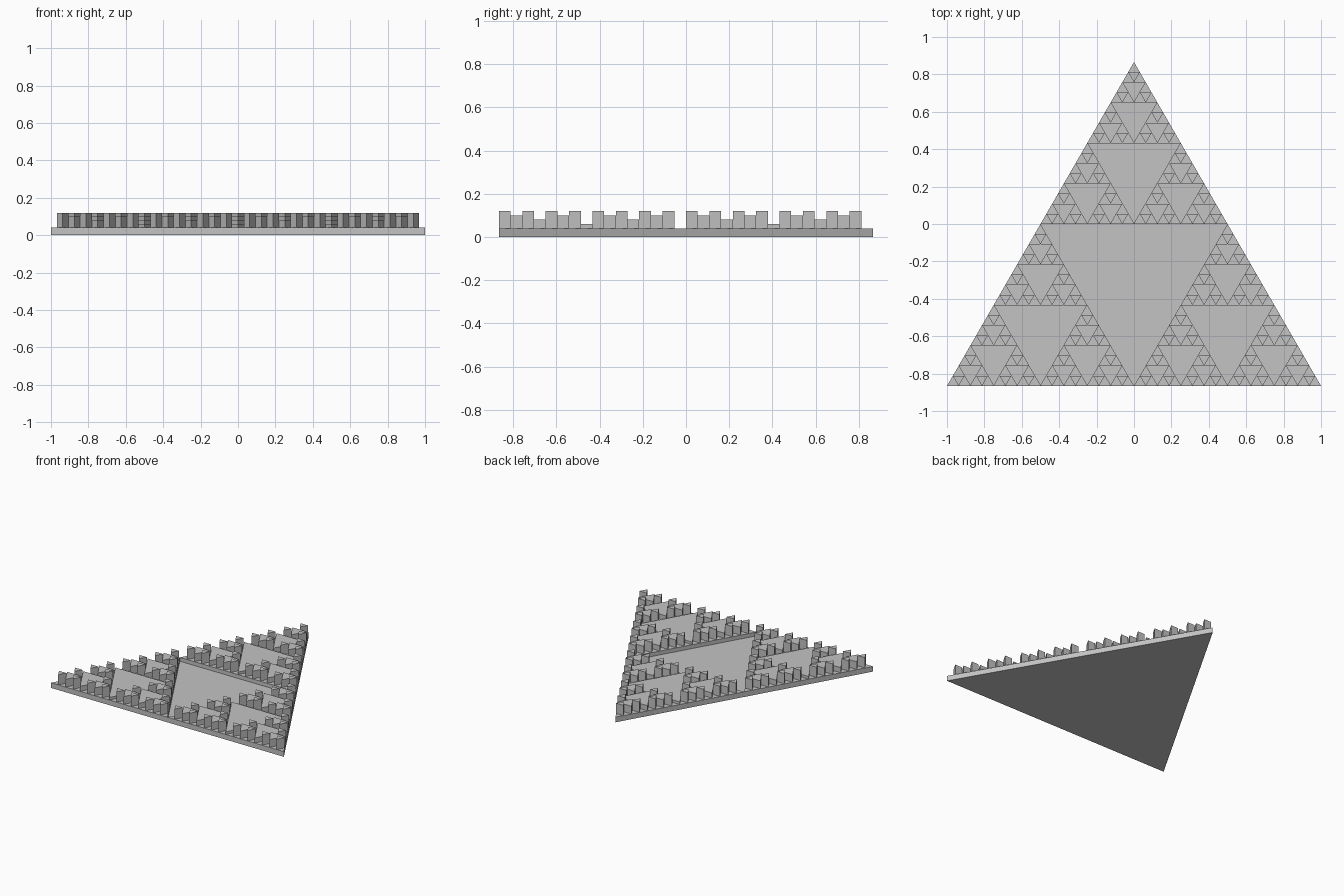
import bpy
import bmesh
import math

if "Cube" in bpy.data.objects:
    bpy.data.objects.remove(bpy.data.objects["Cube"])

BASE_TOP = 0.04    # top of the plate
FLOOR = 0.01       # floor of the shallow central pocket
STEP = 0.02        # extra height per subdivision level
LEVELS = 5
H = math.sqrt(3) / 2

grey = bpy.data.materials.new("stone_grey")
grey.diffuse_color = (0.55, 0.55, 0.55, 1)
grey.use_nodes = True
grey.node_tree.nodes["Principled BSDF"].inputs["Base Color"].default_value = grey.diffuse_color


def finish(name, bm):
    bmesh.ops.recalc_face_normals(bm, faces=bm.faces[:])
    mesh = bpy.data.meshes.new(name)
    bm.to_mesh(mesh)
    bm.free()
    mesh.materials.append(grey)
    bpy.context.collection.objects.link(bpy.data.objects.new(name, mesh))


def mid(a, b):
    return ((a[0] + b[0]) / 2, (a[1] + b[1]) / 2)


def add_prism(bm, tri, z0, z1):
    low = [bm.verts.new((x, y, z0)) for x, y in tri]
    high = [bm.verts.new((x, y, z1)) for x, y in tri]
    bm.faces.new(low[::-1])
    bm.faces.new(high)
    for i in range(3):
        j = (i + 1) % 3
        bm.faces.new((low[i], low[j], high[j], high[i]))


corners = [(-1, -H), (1, -H), (0, H)]

# Triangular plate with a pocket in its middle triangle
bm = bmesh.new()
mids = [mid(corners[i], corners[(i + 1) % 3]) for i in range(3)]
bottom = [bm.verts.new((x, y, 0)) for x, y in corners]
top = [bm.verts.new((x, y, BASE_TOP)) for x, y in corners]
rim = [bm.verts.new((x, y, BASE_TOP)) for x, y in mids]
pocket = [bm.verts.new((x, y, FLOOR)) for x, y in mids]
bm.faces.new(bottom[::-1])
bm.faces.new(pocket)
for i in range(3):
    j = (i + 1) % 3
    bm.faces.new((bottom[i], bottom[j], top[j], rim[i], top[i]))   # outer side
    bm.faces.new((top[i], rim[i], rim[i - 1]))                     # corner top
    bm.faces.new((pocket[i], rim[i], rim[j], pocket[j]))           # pocket wall
# The outline is simple, so orient the pocket by hand after the general pass
finish("base_plate", bm)

# Inverted middle triangles, taller at every finer level
triangles = [corners]
for level in range(1, LEVELS + 1):
    bm = bmesh.new()
    smaller = []
    for a, b, c in triangles:
        ab, bc, ca = mid(a, b), mid(b, c), mid(c, a)
        if level > 1:
            add_prism(bm, (ab, bc, ca), BASE_TOP, BASE_TOP + STEP * (level - 1))
        smaller += [(a, ab, ca), (ab, b, bc), (ca, bc, c)]
    triangles = smaller
    if level > 1:
        finish(f"raised_triangles_level_{level}", bm)
    else:
        bm.free()
